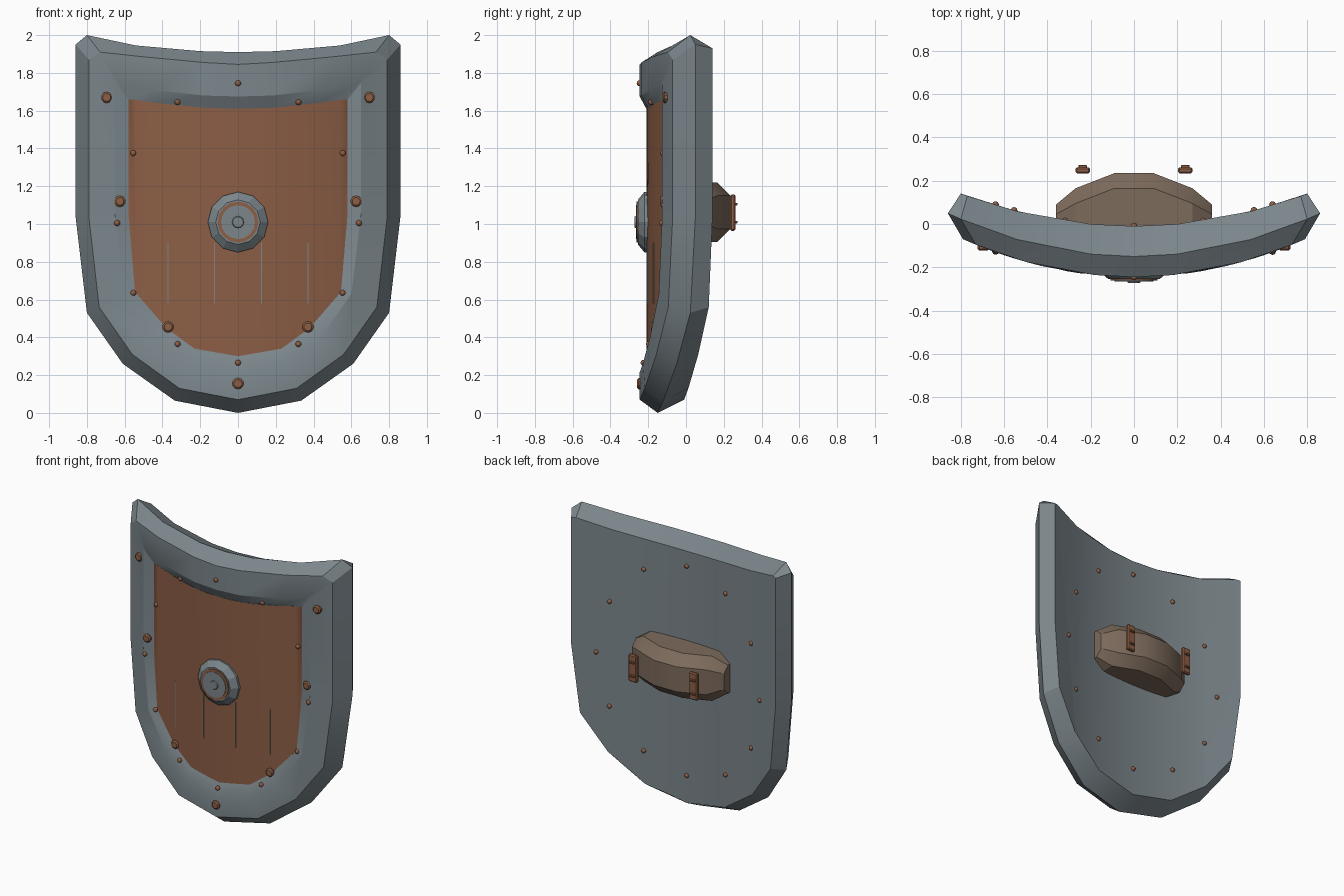
import bpy, bmesh, math
from mathutils import Vector, Matrix
from mathutils.bvhtree import BVHTree

if "Cube" in bpy.data.objects:
    bpy.data.objects.remove(bpy.data.objects["Cube"])


def material(name, rgb):
    m = bpy.data.materials.new(name)
    m.diffuse_color = (*rgb, 1)
    m.use_nodes = True
    m.node_tree.nodes["Principled BSDF"].inputs["Base Color"].default_value = m.diffuse_color
    return m


STEEL = material("blue grey steel", (.200, .240, .260))
COPPER = material("copper brown", (.262, .112, .060))
LEATHER = material("dull brown leather", (.205, .147, .107))


def finish(bm, name, mats, smooth=None):
    me = bpy.data.meshes.new(name)
    bm.to_mesh(me)
    bm.free()
    ob = bpy.data.objects.new(name, me)
    bpy.context.collection.objects.link(ob)
    for m in mats:
        me.materials.append(m)
    if smooth:
        bpy.ops.object.select_all(action='DESELECT')
        ob.select_set(True)
        bpy.context.view_layer.objects.active = ob
        bpy.ops.object.shade_smooth_by_angle(angle=math.radians(smooth))
    return ob


# Curvature of each layer: y = a + b * x^2
def back_y(x): return -.01 + .235 * x * x
def mid_y(x): return -.15 + .27 * x * x
def front_y(x): return -.245 + .28 * x * x
def panel_y(x): return -.21 + .29 * x * x


def mirrored(half):
    return half + [(-x, z) for x, z in half[-2:0:-1]]


# Half outlines, top centre to bottom centre
BACK = mirrored([(0, 1.85), (.2, 1.855), (.54, 1.885), (.77, 1.935), (.80, 1.93),
                 (.80, 1.04), (.745, .56), (.565, .31), (.31, .13), (0, .07)])
MID = mirrored([(0, 1.91), (.2, 1.915), (.54, 1.945), (.80, 2.0), (.86, 1.95),
                (.86, 1.04), (.80, .53), (.61, .26), (.335, .065), (0, 0)])
FRONT = mirrored([(0, 1.845), (.18, 1.855), (.50, 1.885), (.73, 1.91), (.79, 1.87),
                  (.79, 1.04), (.735, .56), (.56, .31), (.31, .13), (0, .07)])
INNER = mirrored([(0, 1.675), (.18, 1.68), (.45, 1.71), (.63, 1.742), (.65, 1.745),
                  (.65, 1.04), (.60, .63), (.43, .39), (.25, .265), (0, .215)])
PANEL = mirrored([(0, 1.61), (.18, 1.615), (.42, 1.64), (.565, 1.66), (.58, 1.66),
                  (.58, 1.05), (.545, .64), (.38, .45), (.23, .34), (0, .30)])

# Shield body: rim strips
body = bmesh.new()
prev = None
for pts, f in ((BACK, back_y), (MID, mid_y), (FRONT, front_y), (INNER, front_y), (PANEL, panel_y)):
    ring = [body.verts.new((x, f(x), z)) for x, z in pts]
    if prev:
        for i in range(len(ring)):
            j = (i + 1) % len(ring)
            body.faces.new((ring[i], ring[j], prev[j], prev[i]))
    prev = ring


# Curved sheets for the back and the front panel, cut into columns
def sheet(pts, f, facing, mat):
    s = bmesh.new()
    s.faces.new([s.verts.new((x, 0, z)) for x, z in pts])
    for cx in (0, .1, -.1, .2, -.2, .31, -.31, .42, -.42, .54, -.54):
        bmesh.ops.bisect_plane(s, geom=s.verts[:] + s.edges[:] + s.faces[:], dist=1e-5,
                               plane_co=(cx, 0, 0), plane_no=(1, 0, 0))
    for v in s.verts:
        v.co.y = f(v.co.x)
    s.normal_update()
    for face in s.faces:
        if face.normal.y * facing < 0:
            face.normal_flip()
        face.material_index = mat
    tmp = bpy.data.meshes.new("sheet")
    s.to_mesh(tmp)
    s.free()
    body.from_mesh(tmp)
    bpy.data.meshes.remove(tmp)


sheet(BACK, back_y, 1, 0)
sheet(PANEL, panel_y, -1, 1)
bmesh.ops.remove_doubles(body, verts=body.verts[:], dist=1e-4)
body.normal_update()
tree = BVHTree.FromBMesh(body)
finish(body, "shield_body", [STEEL, COPPER], 28)


def surface(x, z, side):
    hit = tree.ray_cast(Vector((x + 1e-4, 2 * side, z)), Vector((0, -side, 0)))[0]
    return hit.y if hit else front_y(x)


# Round stud pointing to the front: stack of (radius, y)
def stud(name, x, z, rings, mat, seg=12):
    bm = bmesh.new()
    for (r1, y1), (r2, y2) in zip(rings, rings[1:]):
        m = Matrix.Translation((x, (y1 + y2) / 2, z)) @ Matrix.Rotation(math.pi / 2, 4, 'X')
        bmesh.ops.create_cone(bm, cap_ends=True, segments=seg, radius1=r1, radius2=r2,
                              depth=y1 - y2, matrix=m)
    finish(bm, name, [mat])


# Central boss
stud("boss", 0, 1.01, [(.16, -.19), (.16, -.22), (.118, -.255)], STEEL)
stud("boss_ring", 0, 1.01, [(.108, -.25), (.108, -.262)], COPPER, 16)
stud("boss_disc", 0, 1.01, [(.09, -.25), (.09, -.266)], STEEL, 16)
stud("boss_pin", 0, 1.01, [(.035, -.26), (.028, -.272)], STEEL, 12)

# Large rim rivets
for x, z in mirrored([(0, 3), (.695, 1.67), (.625, 1.12), (.37, .455), (0, .155)])[1:]:
    y = surface(x, z, -1)
    stud("large_rivet", x, z, [(.03, y + .02), (.03, y - .006), (.021, y - .014)], COPPER, 10)

# Small rivets, an ellipse of twelve on both sides
for i in range(12):
    a = math.radians(30 * i)
    x, z = .64 * math.sin(a), 1.005 + .74 * math.cos(a)
    for side in (-1, 1):
        bm = bmesh.new()
        bmesh.ops.create_uvsphere(bm, u_segments=8, v_segments=6, radius=.016,
                                  matrix=Matrix.Translation((x, surface(x, z, side), z)))
        finish(bm, "small_rivet", [COPPER], 60)


def box(name, c, size, mat, bevel=0):
    bm = bmesh.new()
    bmesh.ops.create_cube(bm, size=1, matrix=Matrix.Translation(c) @ Matrix.Diagonal((*size, 1)))
    if bevel:
        bmesh.ops.bevel(bm, geom=bm.edges[:], offset=bevel, segments=1, affect='EDGES')
    finish(bm, name, [mat])


# Thin scored lines on the panel
for x in (-.37, -.125, .125, .37):
    box("panel_line", (x, panel_y(x), .74), (.004, .008, .32), STEEL)

# Padded arm grip on the back, lofted along x
bm = bmesh.new()
prev = None
for x, top, h in ((-.36, .09, .10), (-.27, .165, .158), (-.09, .235, .158),
                  (.09, .235, .158), (.27, .165, .158), (.36, .09, .10)):
    c = .07 if h > .12 else .045
    sec = [(-.03, h), (top - c, h), (top, h - c), (top, c - h), (top - c, -h), (-.03, -h)]
    ring = [bm.verts.new((x, y, 1.062 + dz)) for y, dz in sec]
    if prev:
        for i in range(6):
            j = (i + 1) % 6
            bm.faces.new((prev[i], prev[j], ring[j], ring[i]))
    else:
        bm.faces.new(ring)
    prev = ring
bm.faces.new(prev)
bmesh.ops.recalc_face_normals(bm, faces=bm.faces[:])
finish(bm, "arm_pad", [LEATHER], 28)

# Straps with nails
for x in (-.237, .237):
    box("strap", (x, .248, 1.06), (.066, .028, .192), COPPER, .007)
    for z in (1.01, 1.105):
        box("strap_nail", (x, .265, z), (.04, .016, .014), COPPER, .003)
